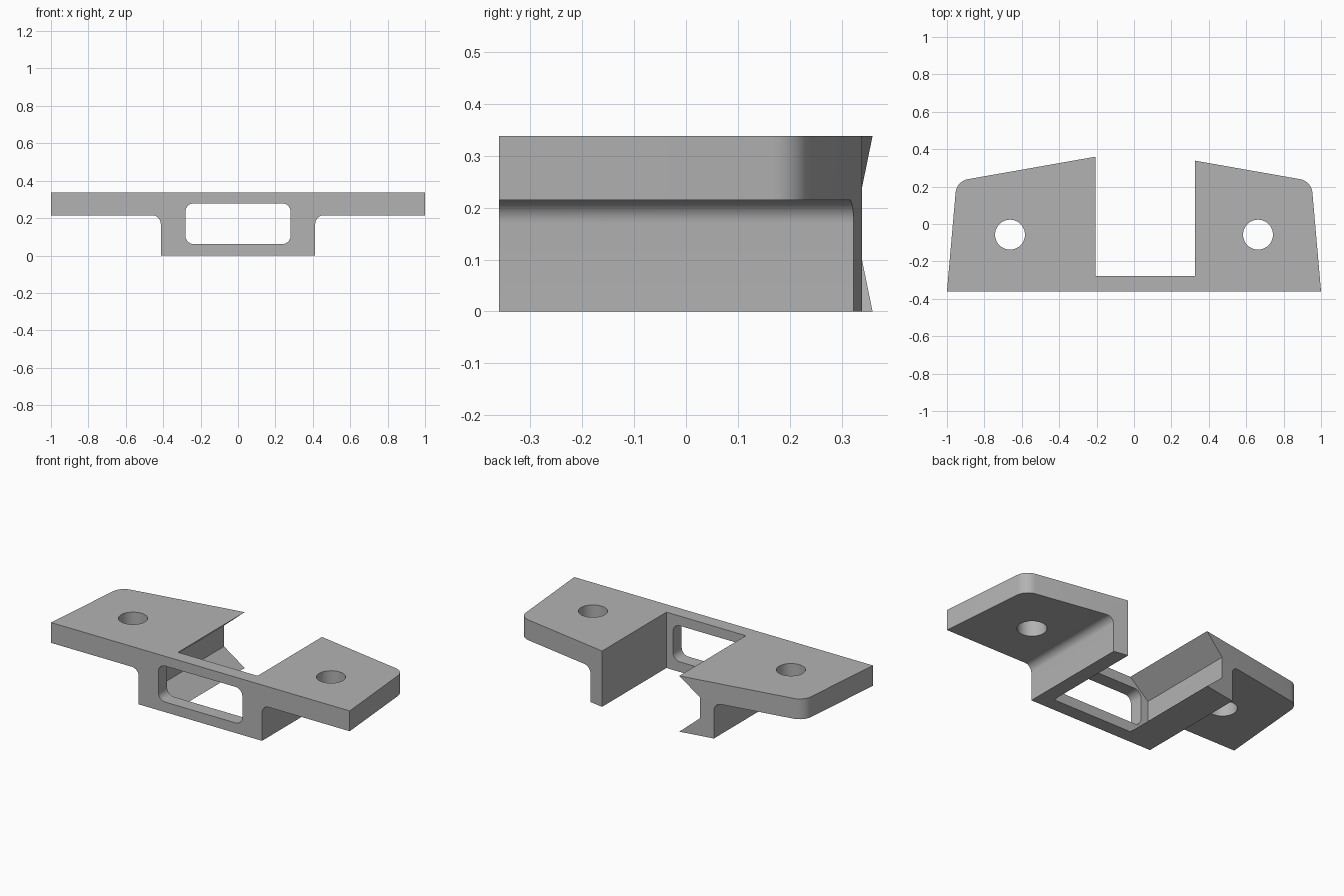
import bpy, bmesh
from math import sin, cos, pi
from mathutils import Vector

cube = bpy.data.objects.get("Cube")
if cube:
    bpy.data.objects.remove(cube, do_unlink=True)

grey = bpy.data.materials.new("light grey")
grey.use_nodes = True
colour = (0.45, 0.45, 0.45, 1)
grey.diffuse_color = colour
grey.node_tree.nodes["Principled BSDF"].inputs["Base Color"].default_value = colour


def rounded(corners, steps=8):
    """Turn (u, v, radius) corners into an outline with circular fillets."""
    out = []
    for i, (u, v, r) in enumerate(corners):
        p = Vector((u, v))
        if r == 0:
            out.append(p)
            continue
        a = (Vector(corners[i - 1][:2]) - p).normalized()
        b = (Vector(corners[(i + 1) % len(corners)][:2]) - p).normalized()
        half = a.angle(b) / 2
        centre = p + (a + b).normalized() * r / sin(half)
        start = p + a * r / (sin(half) / cos(half)) - centre
        end = p + b * r / (sin(half) / cos(half)) - centre
        sweep = pi - 2 * half
        for k in range(steps + 1):
            t = k / steps
            out.append(centre + (start * sin((1 - t) * sweep)
                                 + end * sin(t * sweep)) / sin(sweep))
    return out


def prism(name, outline, axis, low, high):
    """Extrude an outline along y (outline in x, z) or z (outline in x, y)."""
    bm = bmesh.new()
    place = (lambda p, d: (p.x, d, p.y)) if axis == "y" else (lambda p, d: (p.x, p.y, d))
    face = bm.faces.new([bm.verts.new(place(p, low)) for p in outline])
    ext = bmesh.ops.extrude_face_region(bm, geom=[face])["geom"]
    shift = Vector(place(Vector((0, 0)), high - low))
    bmesh.ops.translate(bm, vec=shift, verts=[g for g in ext if isinstance(g, bmesh.types.BMVert)])
    bmesh.ops.recalc_face_normals(bm, faces=bm.faces)
    mesh = bpy.data.meshes.new(name)
    bm.to_mesh(mesh)
    bm.free()
    mesh.materials.append(grey)
    ob = bpy.data.objects.new(name, mesh)
    bpy.context.collection.objects.link(ob)
    return ob


def mirrored(half):
    return half + [(-u, v, r) for u, v, r in reversed(half)]


# Flanged channel section running front to back
TOP, FLANGE, WEB = 0.338, 0.215, 0.413
section = mirrored([(WEB, 0, 0), (WEB, FLANGE, 0.045), (1.1, FLANGE, 0), (1.1, TOP, 0)])
bracket = prism("mounting_bracket", rounded(section), "y", -0.5, 0.5)

# Plan outline with tapered sides and raked back edges
plan = mirrored([(1, -0.36, 0), (0.9485, 0.229, 0.08)])
plan.insert(2, (0, 0.396, 0))
trims = [("INTERSECT", prism("plan_trim", rounded(plan), "z", -0.2, 0.6))]

# Open slot, straight on the left and undercut on the right
slot = [(0.325, -0.1), (0.325, 0.5), (-0.03, 0.5), (-0.207, TOP), (-0.33, 0.232),
        (-0.33, 0.106), (-0.207, 0), (-0.09, -0.1)]
trims.append(("DIFFERENCE", prism("slot_cut", [Vector(p) for p in slot], "y", -0.277, 0.6)))

# Rounded window through the front wall
window = mirrored([(0.281, 0.061, 0.045), (0.281, 0.279, 0.045)])
trims.append(("DIFFERENCE", prism("window_cut", rounded(window), "y", -0.6, -0.2)))

# Bolt holes through both flanges
for side in (-1, 1):
    ring = [Vector((side * 0.663 + 0.08 * cos(k * pi / 24), -0.057 + 0.08 * sin(k * pi / 24)))
            for k in range(48)]
    trims.append(("DIFFERENCE", prism("bolt_hole_cut", ring, "z", -0.2, 0.6)))

for operation, cutter in trims:
    mod = bracket.modifiers.new(cutter.name, "BOOLEAN")
    mod.operation, mod.object, mod.solver = operation, cutter, "EXACT"

# Bake the cuts and drop the cutters
graph = bpy.context.evaluated_depsgraph_get()
baked = bpy.data.meshes.new_from_object(bracket.evaluated_get(graph))
bracket.modifiers.clear()
bracket.data = baked
for _, cutter in trims:
    bpy.data.objects.remove(cutter, do_unlink=True)

bpy.ops.object.select_all(action="DESELECT")
bracket.select_set(True)
bpy.context.view_layer.objects.active = bracket
bpy.ops.object.shade_smooth_by_angle(angle=pi / 6)
